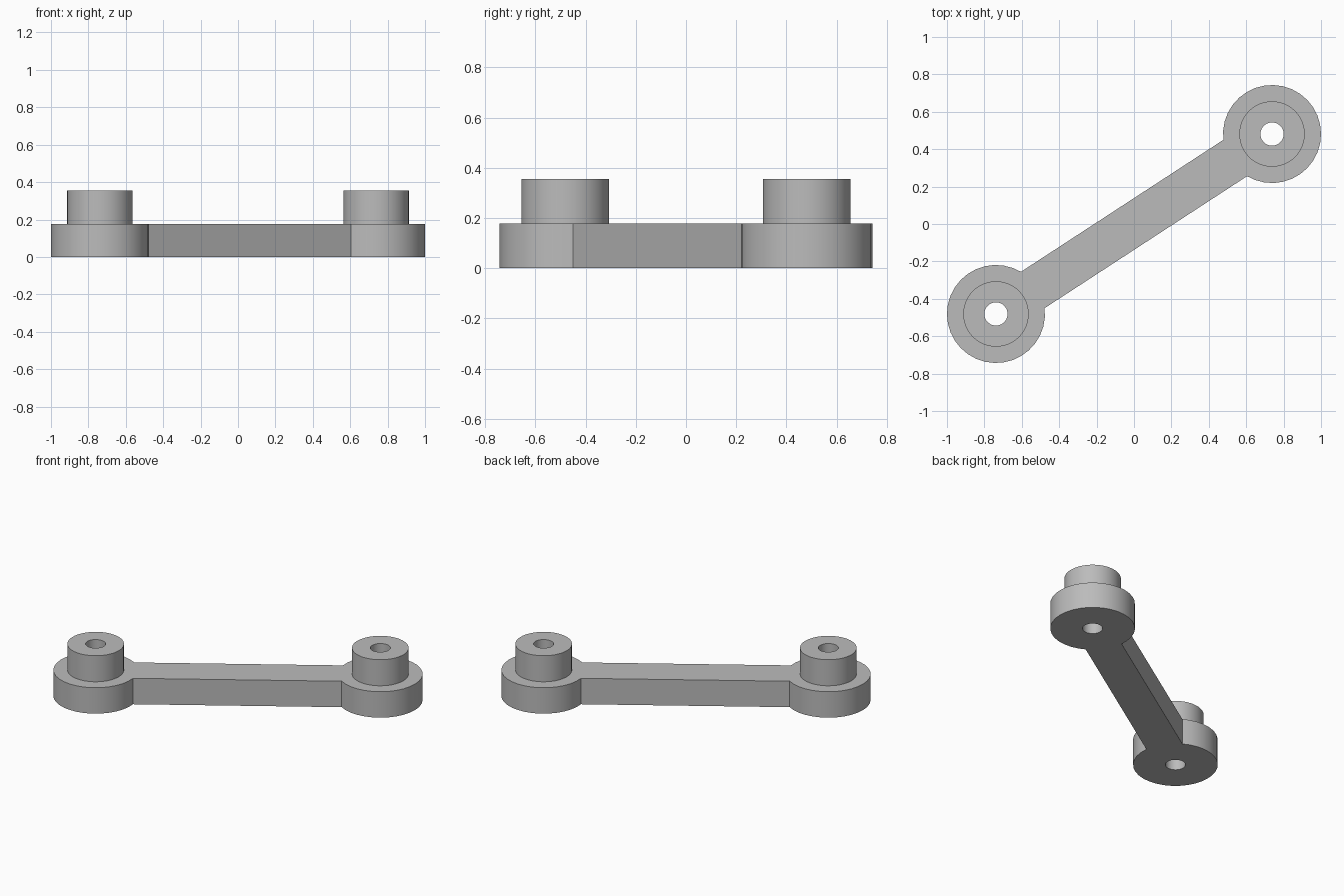
import bpy, bmesh, math
from mathutils import Vector

old = bpy.data.objects.get("Cube")
if old:
    bpy.data.objects.remove(old, do_unlink=True)

# Main dimensions
PIVOT = Vector((0.738, 0.481))
EYE_R, BOSS_R, BORE_R = 0.262, 0.175, 0.062
ARM_HALF = 0.116
PLATE_H, BOSS_H = 0.177, 0.355
ARC_STEPS, SIDES = 28, 48

bm = bmesh.new()
heading = math.atan2(PIVOT.y, PIVOT.x)


def loop(points, z):
    """Closed loop of vertices and edges at height z."""
    verts = [bm.verts.new((x, y, z)) for x, y in points]
    edges = [bm.edges.new((v, verts[i - 1])) for i, v in enumerate(verts)]
    return verts, edges


def circle(center, radius):
    return [(center.x + radius * math.cos(math.tau * i / SIDES),
             center.y + radius * math.sin(math.tau * i / SIDES)) for i in range(SIDES)]


def wall(a, b):
    """Band of quads between two loops of equal length."""
    for i in range(len(a)):
        bm.faces.new((a[i - 1], a[i], b[i], b[i - 1]))


# Outline: a round eye at each end, joined by the straight arm
outline = []
neck = math.asin(ARM_HALF / EYE_R)
for sign, turn in ((1, 0), (-1, math.pi)):
    for i in range(ARC_STEPS + 1):
        a = heading + turn - math.pi + neck + (math.tau - 2 * neck) * i / ARC_STEPS
        outline.append((sign * PIVOT.x + EYE_R * math.cos(a),
                        sign * PIVOT.y + EYE_R * math.sin(a)))

low, low_edges = loop(outline, 0)
high, high_edges = loop(outline, PLATE_H)
wall(low, high)

# Raised boss with a through bore at each eye
for sign in (1, -1):
    center = PIVOT * sign
    bore_low, e_low = loop(circle(center, BORE_R), 0)
    bore_top, _ = loop(circle(center, BORE_R), BOSS_H)
    boss_low, e_high = loop(circle(center, BOSS_R), PLATE_H)
    boss_top, _ = loop(circle(center, BOSS_R), BOSS_H)
    wall(bore_low, bore_top)
    wall(bore_top, boss_top)
    wall(boss_top, boss_low)
    low_edges += e_low
    high_edges += e_high

# Flat underside and flat upper face
bmesh.ops.triangle_fill(bm, edges=low_edges, use_beauty=True, normal=(0, 0, -1))
bmesh.ops.triangle_fill(bm, edges=high_edges, use_beauty=True, normal=(0, 0, 1))
bmesh.ops.recalc_face_normals(bm, faces=bm.faces)

mesh = bpy.data.meshes.new("link_arm")
bm.to_mesh(mesh)
bm.free()
arm = bpy.data.objects.new("link_arm", mesh)
bpy.context.collection.objects.link(arm)

# Plain grey finish
color = (0.5, 0.5, 0.5, 1)
grey = bpy.data.materials.new("plain_grey")
grey.use_nodes = True
grey.diffuse_color = color
grey.node_tree.nodes["Principled BSDF"].inputs["Base Color"].default_value = color
mesh.materials.append(grey)

bpy.ops.object.select_all(action="DESELECT")
arm.select_set(True)
bpy.context.view_layer.objects.active = arm
bpy.ops.object.shade_smooth_by_angle(angle=math.radians(30))
